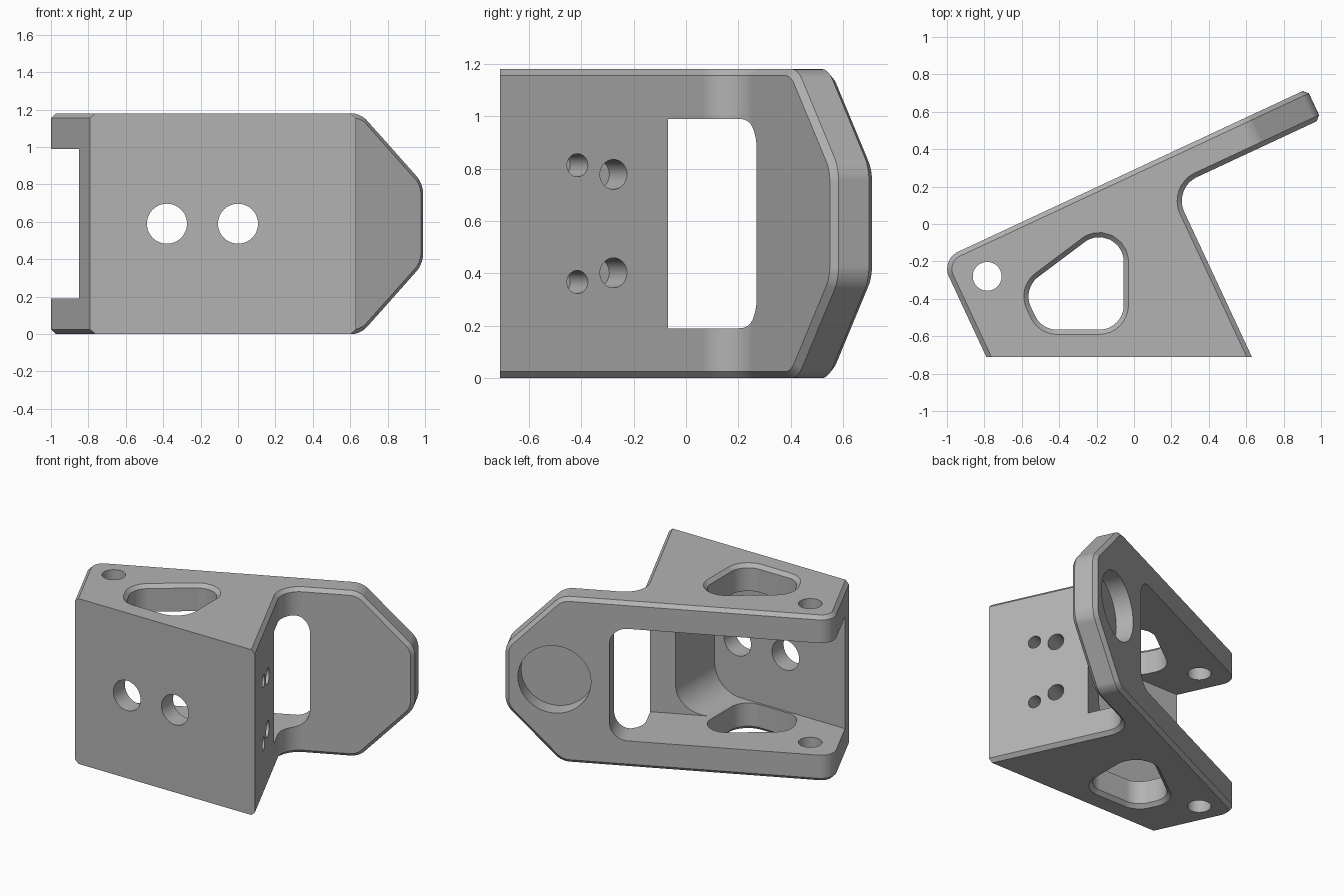
import bpy, bmesh, math
from mathutils import Vector

if "Cube" in bpy.data.objects:
    bpy.data.objects.remove(bpy.data.objects["Cube"], do_unlink=True)

# Axes: the arm runs along U, its thickness along V
X, Y, Z = Vector((1, 0, 0)), Vector((0, 1, 0)), Vector((0, 0, 1))
ANGLE = math.radians(25)
U = Vector((math.cos(ANGLE), math.sin(ANGLE), 0))
V = Vector((-math.sin(ANGLE), math.cos(ANGLE), 0))
HEIGHT, MID, FRONT = 1.18, 0.59, -0.71
PLATE, CHAMFER = 0.19, 0.025
LEFT, RIGHT, TIP = -1.016, 0.271, 1.143
BACK, ARM = 0.263, 0.085


def uv(u, v):
    p = U * u + V * v
    return (p.x, p.y)


def at_front(u):
    """Point where a line of constant u meets the front plane."""
    v = (FRONT - u * U.y) / V.y
    return uv(u, v)


def rounded(corners, inset=0.0, steps=10):
    """Polygon from (point, radius) pairs with arcs at the corners."""
    out, n = [], len(corners)
    for i, (point, radius) in enumerate(corners):
        p = Vector(point)
        if radius == 0:
            out.append(p)
            continue
        a = (Vector(corners[i - 1][0]) - p).normalized()
        b = (Vector(corners[(i + 1) % n][0]) - p).normalized()
        half = a.angle(b) / 2
        center = p + (a + b).normalized() * (radius / math.sin(half))
        reach = radius / math.tan(half)
        start = (p + a * reach - center).normalized()
        end = (p + b * reach - center).normalized()
        for k in range(steps + 1):
            d = start.lerp(end, k / steps).normalized()
            out.append(center + d * (radius - inset))
    return out


def circle(a, b, radius, n=48):
    return [Vector((a + radius * math.cos(math.tau * k / n),
                    b + radius * math.sin(math.tau * k / n))) for k in range(n)]


def loft(levels, axes):
    """Solid through equal loops, given as (loop, depth) along the third axis."""
    A, B, D = axes
    bm = bmesh.new()
    rings = [[bm.verts.new(A * p.x + B * p.y + D * d) for p in loop]
             for loop, d in levels]
    for low, high in zip(rings, rings[1:]):
        for i in range(len(low)):
            bm.faces.new((low[i - 1], low[i], high[i], high[i - 1]))
    bm.faces.new(rings[0])
    bm.faces.new(rings[-1])
    bmesh.ops.recalc_face_normals(bm, faces=bm.faces)
    return bm


def make_object(name, bm):
    mesh = bpy.data.meshes.new(name)
    bm.to_mesh(mesh)
    bm.free()
    obj = bpy.data.objects.new(name, mesh)
    bpy.context.collection.objects.link(obj)
    return obj


# Solid bracket: plan outline extruded to full height
plan = rounded([(at_front(LEFT), 0), (at_front(RIGHT), 0),
                (uv(RIGHT, ARM), 0.14), (uv(TIP, ARM), 0),
                (uv(TIP, BACK), 0), (uv(LEFT, BACK), 0.1)])
bm = loft([(plan, 0), (plan, HEIGHT)], (X, Y, Z))

# Tapered arm end, above and below
shoulder, tip_half = 0.775, 0.215
for side in (1, -1):
    drop, run = MID - tip_half, TIP - shoulder
    res = bmesh.ops.bisect_plane(
        bm, geom=bm.verts[:] + bm.edges[:] + bm.faces[:], dist=1e-5,
        plane_co=U * shoulder + Z * (MID + side * MID),
        plane_no=(U * drop + Z * side * run).normalized(), clear_outer=True)
    cut = [e for e in res["geom_cut"] if isinstance(e, bmesh.types.BMEdge)]
    bmesh.ops.edgeloop_fill(bm, edges=cut)
bmesh.ops.recalc_face_normals(bm, faces=bm.faces)

# Round the shoulder and tip corners
corners = [e for e in bm.edges
           if min(v.co.dot(U) for v in e.verts) > 0.6
           and abs((e.verts[0].co - e.verts[1].co).normalized().dot(V)) > 0.99]
bmesh.ops.bevel(bm, geom=corners, offset=0.05, segments=5, profile=0.5,
                affect='EDGES')
bm.normal_update()


# Chamfer the outline everywhere but along the front
def is_rim(f):
    return abs(f.normal.z) > 0.05 or f.calc_center_median().dot(U) > TIP - 0.01


outline = []
for e in bm.edges:
    rim = [f for f in e.link_faces if is_rim(f)]
    wall = [f for f in e.link_faces if not is_rim(f)]
    if len(rim) == 1 and len(wall) == 1 and wall[0].normal.y > -0.97:
        outline.append(e)
bmesh.ops.bevel(bm, geom=outline, offset=CHAMFER, segments=1, affect='EDGES')
bracket = make_object("bracket", bm)

# Cutters
cutters = []


def cutter(name, levels, axes):
    obj = make_object(name, loft(levels, axes))
    obj.hide_render = True
    cutters.append(obj)


def drill(name, a, b, radius, start, end, axes):
    loop = circle(a, b, radius)
    cutter(name, [(loop, start), (loop, end)], axes)


# Main pocket, open to the back and the left
low, high = PLATE, HEIGHT - PLATE
pocket = rounded([((-1.5, low), 0), ((0.18, low), 0.2),
                  ((0.18, high), 0.2), ((-1.5, high), 0)])
cutter("pocket_cutter", [(pocket, -0.58), (pocket, 1)], (X, Z, Y))

# Slot through the arm root
slot = rounded([((-0.3, low), 0), ((0.457, low), 0.12),
                ((0.457, high), 0.12), ((-0.3, high), 0)])
cutter("slot_cutter", [(slot, -0.203), (slot, 0.6)], (U, Z, V))

# Chamfered opening in both plates
opening = [((-0.03, -0.59), 0.155), ((-0.03, 0.11), 0.155),
           ((-0.628, -0.339), 0.155), ((-0.51, -0.59), 0.155)]
wide, narrow = rounded(opening, -0.02), rounded(opening, CHAMFER)
cutter("opening_cutter",
       [(wide, -0.02), (narrow, CHAMFER), (narrow, HEIGHT - CHAMFER),
        (wide, HEIGHT + 0.02)], (X, Y, Z))

# Pivot hole, front holes, arm recess and side holes
drill("pivot_cutter", -0.785, -0.28, 0.077, -0.1, 1.3, (X, Y, Z))
for x in (-0.38, 0):
    drill("front_hole_cutter", x, MID, 0.107, -0.8, -0.5, (X, Z, Y))
drill("recess_cutter", 0.818, MID, 0.24, BACK - 0.12, 0.5, (U, Z, V))
for side in (1, -1):
    drill("large_side_hole_cutter", -0.432, MID + side * 0.188, 0.057,
          RIGHT - 0.16, 0.4, (V, Z, U))
    drill("small_side_hole_cutter", -0.584, MID + side * 0.223, 0.044,
          RIGHT - 0.16, 0.4, (V, Z, U))

bpy.ops.object.select_all(action='DESELECT')
bracket.select_set(True)
bpy.context.view_layer.objects.active = bracket
for obj in cutters:
    mod = bracket.modifiers.new(obj.name, 'BOOLEAN')
    mod.operation, mod.solver, mod.object = 'DIFFERENCE', 'EXACT', obj
    bpy.ops.object.modifier_apply(modifier=mod.name)
    bpy.data.objects.remove(obj, do_unlink=True)

# Material and shading
grey = bpy.data.materials.new("plain_grey")
grey.use_nodes = True
grey.diffuse_color = (0.45, 0.45, 0.45, 1)
grey.node_tree.nodes["Principled BSDF"].inputs["Base Color"].default_value = (0.45, 0.45, 0.45, 1)
bracket.data.materials.clear()
bracket.data.materials.append(grey)
bpy.ops.object.shade_smooth_by_angle(angle=math.radians(25))
weighted = bracket.modifiers.new("flat_normals", 'WEIGHTED_NORMAL')
weighted.keep_sharp = True
